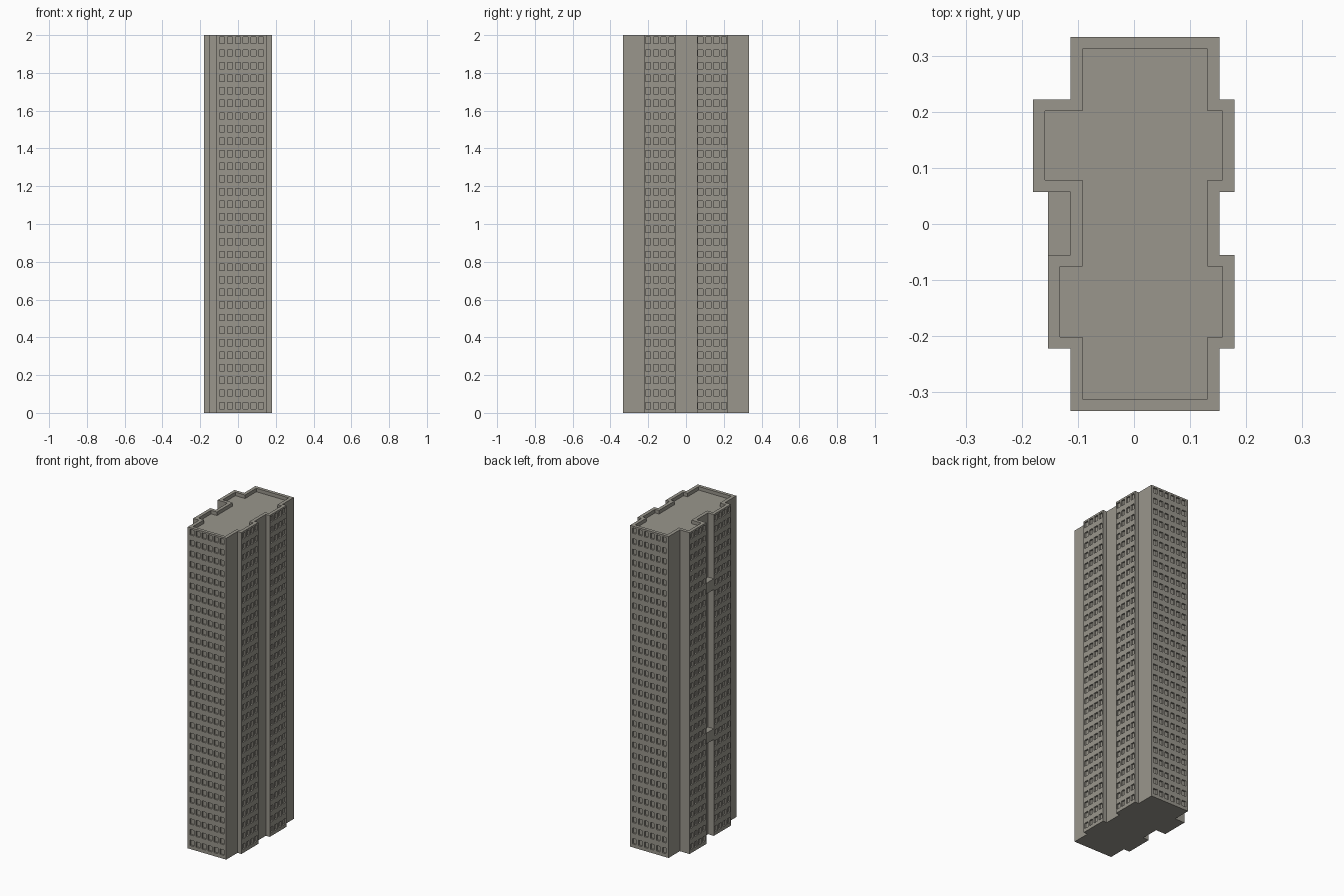
import bpy, bmesh
from mathutils import Vector

if "Cube" in bpy.data.objects:
    bpy.data.objects.remove(bpy.data.objects["Cube"])

HEIGHT, ROOF_Z = 2.0, 1.978
FLOORS, STOREY = 30, 2.0 / 30
PARAPET = 0.021
WIN_W, WIN_H, WIN_STEP, WIN_DEPTH, WIN_Z = 0.0265, 0.034, 0.0413, 0.010, 0.0385

concrete = bpy.data.materials.new("warm_grey_concrete")
concrete.diffuse_color = (0.32, 0.305, 0.265, 1)
concrete.use_nodes = True
concrete.node_tree.nodes["Principled BSDF"].inputs["Base Color"].default_value = concrete.diffuse_color

# Footprint, counter-clockwise from the front left corner
outline = [Vector(p) for p in [
    (-.113, -.333), (.152, -.333), (.152, -.222), (.179, -.222), (.179, -.055),
    (.152, -.055), (.152, .057), (.179, .057), (.179, .222), (.152, .222),
    (.152, .333), (-.113, .333), (-.113, .222), (-.180, .222), (-.180, .057),
    (-.113, .057), (-.113, -.055), (-.153, -.055), (-.153, -.222), (-.113, -.222)]]
# Wall index -> number of window columns
windowed = {0: 6, 3: 4, 7: 4, 10: 6, 13: 4, 17: 4}
N = len(outline)


def outward(i):
    d = (outline[(i + 1) % N] - outline[i % N]).normalized()
    return Vector((d.y, -d.x))


def finish(bm, name):
    bmesh.ops.remove_doubles(bm, verts=bm.verts, dist=1e-5)
    me = bpy.data.meshes.new(name)
    bm.to_mesh(me)
    bm.free()
    me.materials.append(concrete)
    ob = bpy.data.objects.new(name, me)
    bpy.context.collection.objects.link(ob)
    return ob


def face(bm, pts):
    return bm.faces.new([bm.verts.new(p) for p in pts])


def window_wall(bm, i, cols):
    """Wall split into a grid, with every window cell set back."""
    a, b = outline[i], outline[(i + 1) % N]
    d, n = (b - a).normalized(), outward(i)
    length = (b - a).length
    us, zs = [0], [0]
    for c in range(cols):
        mid = length / 2 + (c - (cols - 1) / 2) * WIN_STEP
        us += [mid - WIN_W / 2, mid + WIN_W / 2]
    for f in range(FLOORS):
        mid = f * STOREY + WIN_Z
        zs += [mid - WIN_H / 2, mid + WIN_H / 2]
    us.append(length)
    zs.append(HEIGHT)

    def pt(u, z, depth=0):
        p = a + d * u - n * depth
        return Vector((p.x, p.y, z))

    for r in range(len(zs) - 1):
        for c in range(len(us) - 1):
            cell = [(us[c], zs[r]), (us[c + 1], zs[r]),
                    (us[c + 1], zs[r + 1]), (us[c], zs[r + 1])]
            if not (r % 2 and c % 2):
                face(bm, [pt(*q) for q in cell])
                continue
            face(bm, [pt(*q, WIN_DEPTH) for q in cell])
            for k in range(4):
                p, q = cell[k], cell[(k + 1) % 4]
                face(bm, [pt(*p), pt(*q), pt(*q, WIN_DEPTH), pt(*p, WIN_DEPTH)])


# Tower: outer walls, parapet rim, sunken roof and base
bm = bmesh.new()
inner = [outline[i] - (outward(i - 1) + outward(i)) * PARAPET for i in range(N)]
for i in range(N):
    j = (i + 1) % N
    a, b, c, d = outline[i], outline[j], inner[j], inner[i]
    if i in windowed:
        window_wall(bm, i, windowed[i])
    else:
        face(bm, [(*a, 0), (*b, 0), (*b, HEIGHT), (*a, HEIGHT)])
    face(bm, [(*a, HEIGHT), (*b, HEIGHT), (*c, HEIGHT), (*d, HEIGHT)])
    face(bm, [(*d, HEIGHT), (*c, HEIGHT), (*c, ROOF_Z), (*d, ROOF_Z)])
face(bm, [(*p, ROOF_Z) for p in inner])
face(bm, [(*p, 0) for p in reversed(outline)])
finish(bm, "tower_block")

# Two link slabs bridging the recess on the left side
for name, floor in (("lower_link_slab", 9), ("upper_link_slab", 23)):
    bm = bmesh.new()
    bmesh.ops.create_cube(bm, size=1)
    for v in bm.verts:
        v.co = (-.133 + v.co.x * .04, .001 + v.co.y * .112,
                (floor + .5 + v.co.z) * STOREY)
    finish(bm, name)
